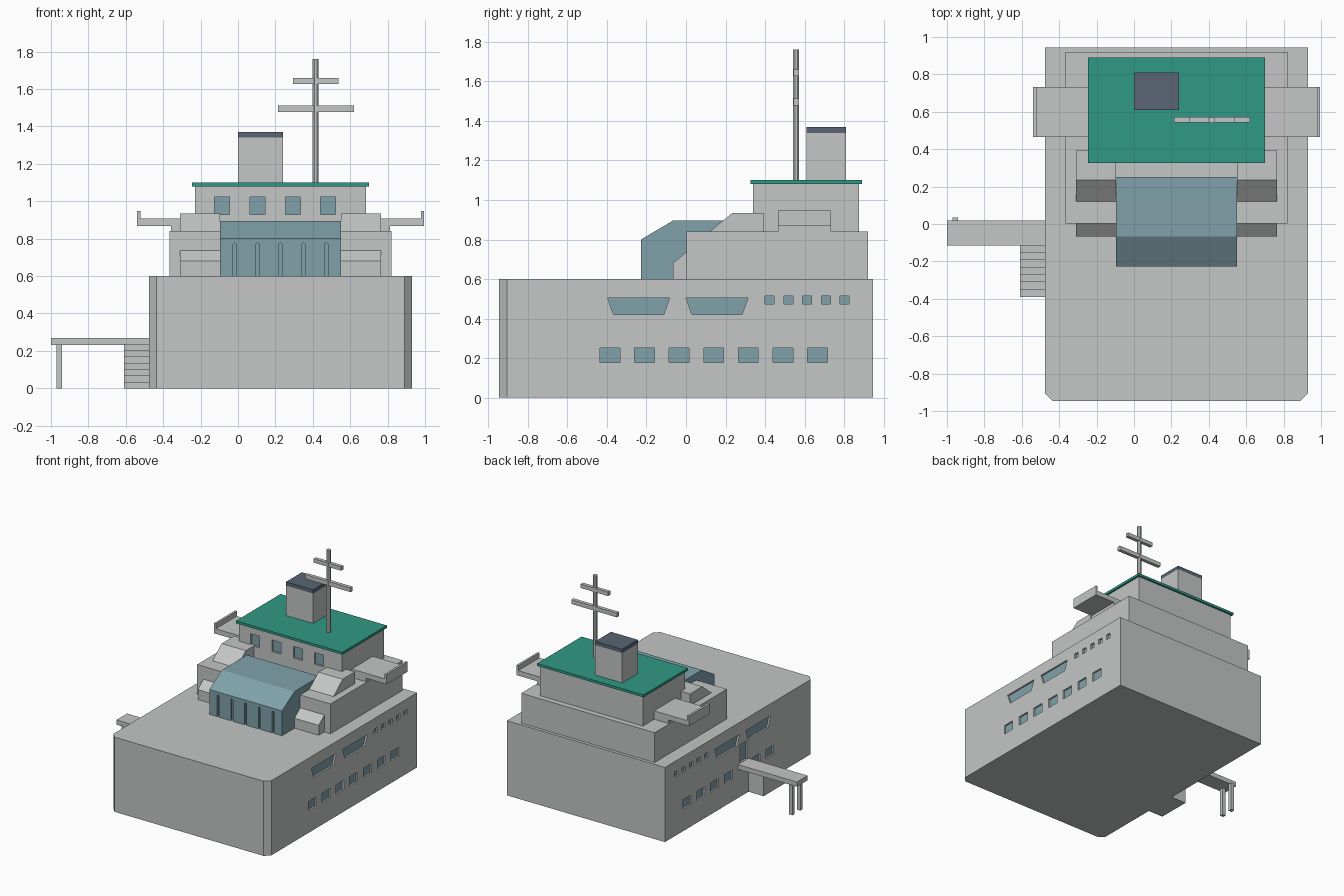
import bpy, bmesh, math

if "Cube" in bpy.data.objects:
    bpy.data.objects.remove(bpy.data.objects["Cube"])

CX = 0.2275  # ship centreline


def material(name, rgb):
    m = bpy.data.materials.new(name)
    m.diffuse_color = (*rgb, 1)
    m.use_nodes = True
    m.node_tree.nodes["Principled BSDF"].inputs["Base Color"].default_value = m.diffuse_color
    return m


GREY = material("pale_grey", (0.55, 0.57, 0.56))
GLASS = material("blue_glass", (0.215, 0.36, 0.40))
GREEN = material("roof_green", (0.03, 0.32, 0.23))
DARK = material("slate", (0.10, 0.13, 0.175))


def prism(name, pts, axis, a, b, mat):
    """Extrude a 2D outline along an axis from a to b."""
    def place(p, t):
        return {"x": (t, p[0], p[1]), "y": (p[0], t, p[1]), "z": (p[0], p[1], t)}[axis]
    bm = bmesh.new()
    lo = [bm.verts.new(place(p, a)) for p in pts]
    hi = [bm.verts.new(place(p, b)) for p in pts]
    bm.faces.new(lo)
    bm.faces.new(hi)
    n = len(pts)
    for i in range(n):
        j = (i + 1) % n
        bm.faces.new((lo[i], lo[j], hi[j], hi[i]))
    bmesh.ops.recalc_face_normals(bm, faces=bm.faces)
    me = bpy.data.meshes.new(name)
    bm.to_mesh(me)
    bm.free()
    me.materials.append(mat)
    ob = bpy.data.objects.new(name, me)
    bpy.context.collection.objects.link(ob)
    return ob


def rect(u0, u1, v0, v1):
    return [(u0, v0), (u1, v0), (u1, v1), (u0, v1)]


def box(name, x0, x1, y0, y1, z0, z1, mat=GREY):
    return prism(name, rect(x0, x1, y0, y1), "z", z0, z1, mat)


def carve(target, cutter):
    """Subtract a hidden cutter from a part."""
    cutter.hide_render = True
    mod = target.modifiers.new("cut", "BOOLEAN")
    mod.object = cutter
    mod.operation = "DIFFERENCE"
    mod.solver = "EXACT"
    bpy.context.view_layer.objects.active = target
    bpy.ops.object.modifier_apply(modifier=mod.name)
    bpy.data.objects.remove(cutter)


def window(target, name, pts, axis, wall, inward, depth=0.018):
    """Recess an opening in a wall and set a thin pane at its back."""
    carve(target, prism("cutter", pts, axis, wall - inward * 0.02, wall + inward * depth, GREY))
    prism(name, pts, axis, wall + inward * (depth - 0.004), wall + inward * (depth + 0.002), GLASS)


# Hull with clipped front corners
X0, X1, YE, C = -0.475, 0.93, 0.945, 0.04
hull = prism("hull", [(X0 + C, -YE), (X1 - C, -YE), (X1, -YE + C), (X1, YE),
                      (X0, YE), (X0, -YE + C)], "z", 0, 0.6, GREY)

# Hull windows on both sides, and the boarding door on the left
for side, wall, inward in (("right", X1, -1), ("left", X0, 1)):
    for i in range(7):
        if side == "left" and i == 2:
            continue
        y = -0.435 + 0.175 * i
        window(hull, f"{side}_lower_window", rect(y, y + 0.1, 0.177, 0.252), "x", wall, inward)
    for y in (-0.396, 0.0):
        window(hull, f"{side}_long_window", [(y + 0.03, 0.42), (y + 0.283, 0.42),
                                             (y + 0.313, 0.503), (y, 0.503)], "x", wall, inward)
    for i in range(5):
        y = 0.4 + 0.095 * i
        window(hull, f"{side}_small_window", rect(y, y + 0.045, 0.473, 0.514), "x", wall, inward)
window(hull, "boarding_door", rect(-0.095, -0.005, 0.272, 0.417), "x", X0, 1)

# Deckhouse, bridge and roof
box("deckhouse", -0.365, 0.82, 0.003, 0.92, 0.6, 0.84)
bridge = box("bridge", -0.23, 0.685, 0.34, 0.875, 0.84, 1.08)
for i in range(4):
    x = -0.085 + 0.189 * i
    window(bridge, "bridge_window", rect(x - 0.04, x + 0.04, 0.93, 1.023), "y", 0.34, 1)
box("roof", -0.245, 0.70, 0.325, 0.89, 1.08, 1.10, GREEN)

# Funnel
box("funnel", 0.0, 0.24, 0.61, 0.81, 1.10, 1.34)
box("funnel_cap", 0.0, 0.24, 0.61, 0.81, 1.34, 1.37, DARK)

# Mast and yards
mx, my, mr = 0.415, 0.557, 0.017
prism("mast", [(mx + mr * math.cos(math.tau * k / 8 + math.pi / 8),
                my + mr * math.sin(math.tau * k / 8 + math.pi / 8)) for k in range(8)],
      "z", 1.10, 1.76, GREY)
box("lower_yard", 0.215, 0.62, 0.543, 0.571, 1.478, 1.512)
box("upper_yard", 0.293, 0.537, 0.543, 0.571, 1.628, 1.66)

# Glazed front hall with vertical grooves
hall = prism("glazed_hall", [(-0.228, 0.6), (-0.228, 0.8), (-0.067, 0.895),
                             (0.25, 0.895), (0.25, 0.6)], "x", -0.095, 0.55, GLASS)
for i in range(5):
    x = CX + (i - 2) * 0.122
    carve(hall, prism("cutter", [(x - 0.009, 0.59), (x + 0.009, 0.59), (x + 0.009, 0.77),
                                 (x, 0.778), (x - 0.009, 0.77)], "y", -0.25, -0.213, GLASS))

# Mirrored side parts: sloped lockers and bridge wings
for side, s in (("right", 1), ("left", -1)):
    def span(a, b):
        return sorted((CX + s * a, CX + s * b))
    a, b = span(0.3225, 0.5375)
    prism(f"{side}_upper_locker", [(0.12, 0.84), (0.235, 0.935), (0.393, 0.935), (0.393, 0.84)],
          "x", a, b, GREY)
    prism(f"{side}_lower_locker", [(-0.067, 0.6), (-0.067, 0.68), (0.003, 0.737), (0.003, 0.6)],
          "x", a, b, GREY)
    box(f"{side}_wing_support", *span(0.4575, 0.585), 0.465, 0.733, 0.84, 0.868)
    box(f"{side}_bridge_wing", *span(0.4575, 0.7675), 0.465, 0.733, 0.868, 0.908)
    box(f"{side}_wing_rail", *span(0.75, 0.7675), 0.465, 0.733, 0.908, 0.948)

# Gangway on two posts
box("gangway", -1.0, X0, -0.115, 0.02, 0.232, 0.27)
for y in (-0.08, 0.02):
    box("gangway_post", -0.97, -0.94, y - 0.015, y + 0.015, 0, 0.235)

# Solid stairs climbing to the gangway
N, y0, y1 = 7, -0.39, -0.115
profile = [(y1, 0), (y0, 0)]
for i in range(N):
    z = 0.27 * (i + 1) / (N + 1)
    profile += [(y0 + (y1 - y0) * i / N, z), (y0 + (y1 - y0) * (i + 1) / N, z)]
prism("stairs", profile, "x", -0.61, X0, GREY)
